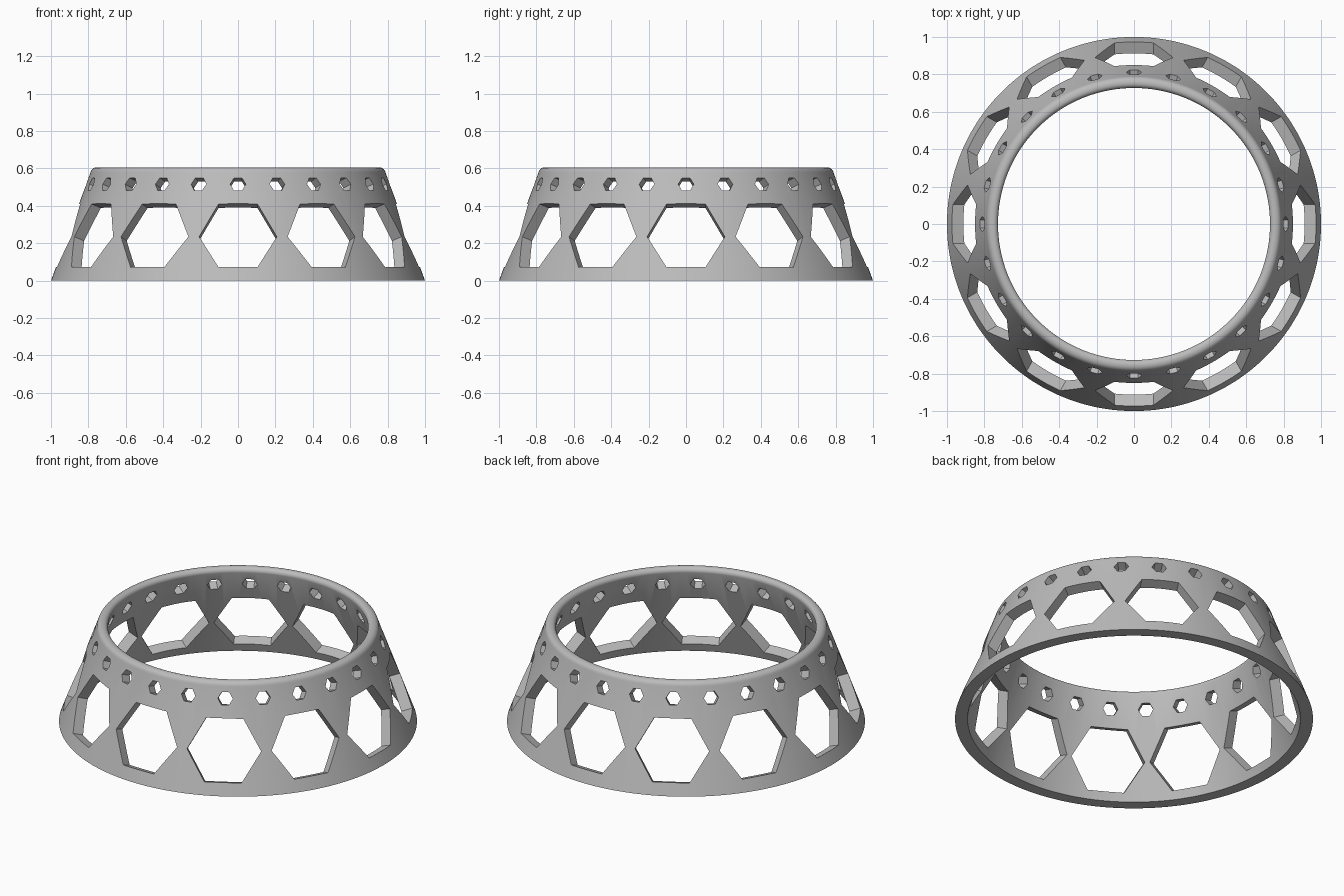
import bpy, bmesh, math
from mathutils import Matrix, Vector

cube = bpy.data.objects.get("Cube")
if cube:
    bpy.data.objects.remove(cube, do_unlink=True)

# Single grey material
grey = bpy.data.materials.new("grey")
grey.use_nodes = True
colour = (0.5, 0.5, 0.5, 1)
grey.diffuse_color = colour
grey.node_tree.nodes["Principled BSDF"].inputs["Base Color"].default_value = colour

SEGMENTS = 192
LEAN = 0.368                      # inward slope of the wall per unit of height
TILT = math.atan(LEAN)


def make_object(name, bm):
    mesh = bpy.data.meshes.new(name)
    bmesh.ops.recalc_face_normals(bm, faces=bm.faces)
    bm.to_mesh(mesh)
    bm.free()
    mesh.materials.append(grey)
    obj = bpy.data.objects.new(name, mesh)
    bpy.context.collection.objects.link(obj)
    return obj


def fillet(cx, cz, rx, rz, start, end, steps=6):
    angles = [math.radians(start + (end - start) * i / steps) for i in range(steps + 1)]
    return [(cx + rx * math.cos(a), cz + rz * math.sin(a)) for a in angles]


# Tapered ring: closed wall section with a rounded rim, spun about z
profile = [(1, 0)]
profile += fillet(0.757, 0.57, 0.033, 0.035, 10, 90)
profile += fillet(0.752, 0.58, 0.025, 0.025, 90, 190)
profile += [(0.93, 0)]

bm = bmesh.new()
rings = []
for i in range(SEGMENTS):
    a = math.tau * (i + 0.5) / SEGMENTS
    rings.append([bm.verts.new((r * math.cos(a), r * math.sin(a), z)) for r, z in profile])
for i, ring in enumerate(rings):
    following = rings[(i + 1) % SEGMENTS]
    for j in range(len(profile)):
        k = (j + 1) % len(profile)
        bm.faces.new((ring[j], following[j], following[k], ring[k]))
ring_body = make_object("tapered_ring", bm)

# Hexagonal prisms square to the wall, repeated around the ring
bm = bmesh.new()


def add_hex_row(count, radius, height, depth):
    for i in range(count):
        angle = math.tau * i / count
        place = (Matrix.Rotation(angle, 4, "Z")
                 @ Matrix.Translation(Vector((1 - LEAN * height, 0, height)))
                 @ Matrix.Rotation(math.pi / 2 - TILT, 4, "Y"))
        bmesh.ops.create_cone(bm, cap_ends=True, segments=6, radius1=radius,
                              radius2=radius, depth=depth,
                              matrix=place @ Matrix.Rotation(math.pi / 2, 4, "Z")
                              @ Matrix.Rotation(math.pi / 2, 4, "Z"))


add_hex_row(12, 0.208, 0.242, 0.3)
add_hex_row(24, 0.042, 0.515, 0.22)
cutter = make_object("hexagon_cutter", bm)
cutter.hide_render = True
cutter.hide_viewport = True

# Cut the windows and keep the edges crisp
cut = ring_body.modifiers.new("hexagon_windows", "BOOLEAN")
cut.operation = "DIFFERENCE"
cut.solver = "EXACT"
cut.object = cutter
bpy.context.view_layer.objects.active = ring_body
ring_body.select_set(True)
bpy.ops.object.modifier_apply(modifier=cut.name)
bpy.data.objects.remove(cutter, do_unlink=True)
bpy.ops.object.shade_smooth_by_angle(angle=math.radians(30))
